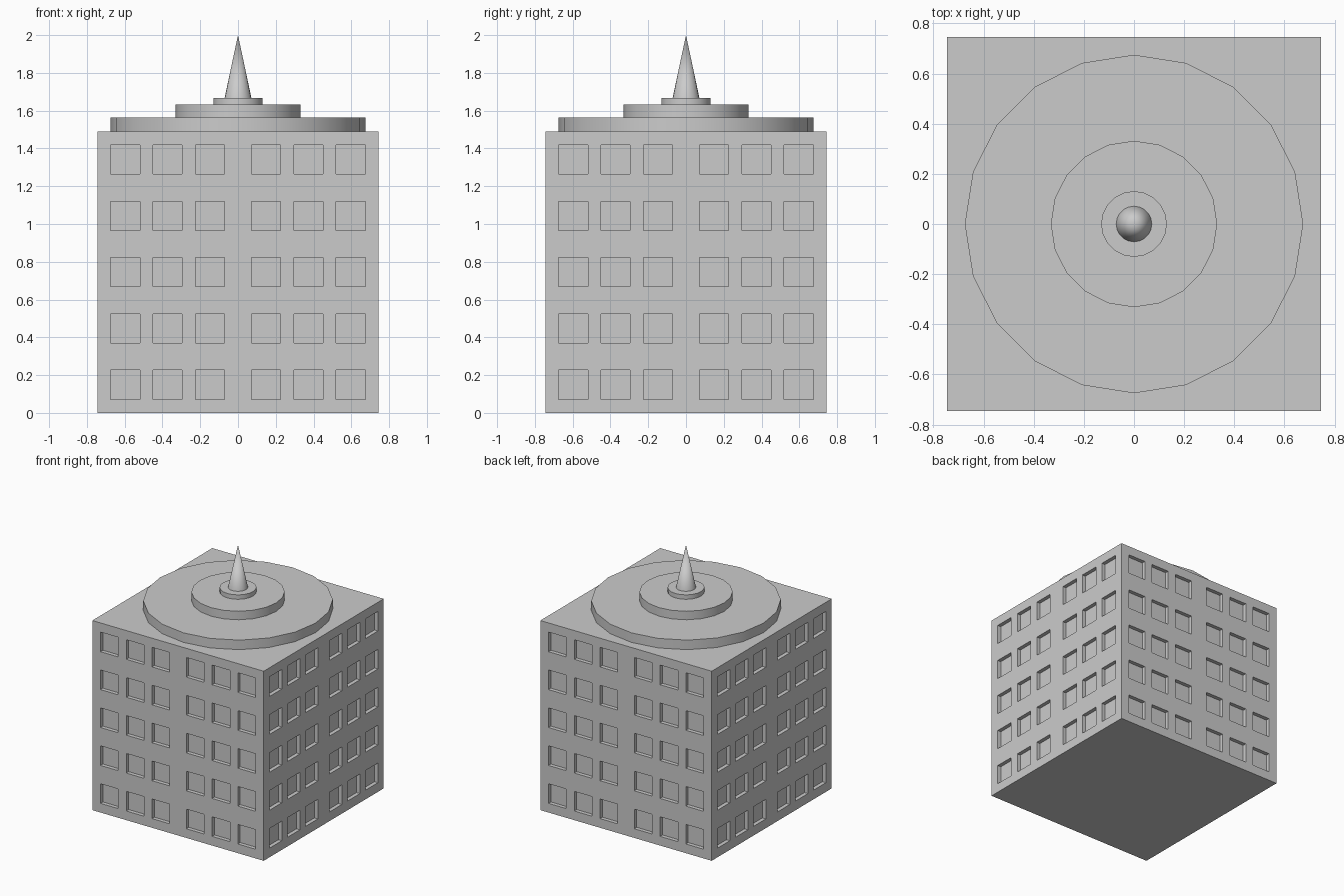
import bpy, bmesh, math
from mathutils import Vector

if "Cube" in bpy.data.objects:
    bpy.data.objects.remove(bpy.data.objects["Cube"])

HALF, HEIGHT = 0.745, 1.49
WIN = 0.077            # half size of a window
DEPTH = 0.03           # window recess
COLS = [s * c for s in (-1, 1) for c in (0.149, 0.373, 0.597)]
ROWS = [0.149 * (1 + 2 * k) for k in range(5)]


def near(value, centres):
    return any(abs(value - c) < 0.01 for c in centres)


# Tower block: box sliced along the window edges, window cells pushed in
bm = bmesh.new()
bmesh.ops.create_cube(bm, size=1)
for v in bm.verts:
    v.co = Vector((v.co.x * 2 * HALF, v.co.y * 2 * HALF, (v.co.z + 0.5) * HEIGHT))
for axis, centres in ((0, COLS), (1, COLS), (2, ROWS)):
    for c in centres:
        for edge in (c - WIN, c + WIN):
            co, no = Vector(), Vector()
            co[axis], no[axis] = edge, 1
            bmesh.ops.bisect_plane(bm, geom=bm.verts[:] + bm.edges[:] + bm.faces[:],
                                   dist=1e-5, plane_co=co, plane_no=no)
bm.normal_update()
windows = []
for f in bm.faces:
    m = f.calc_center_median()
    across = m.x if abs(f.normal.y) > 0.5 else m.y
    if abs(f.normal.z) < 0.5 and near(across, COLS) and near(m.z, ROWS):
        windows.append(f)
bmesh.ops.inset_individual(bm, faces=windows, thickness=0, depth=-DEPTH)
# Roof and base go back to single clean faces
for z in (0, HEIGHT):
    flat = [f for f in bm.faces if all(abs(v.co.z - z) < 1e-4 for v in f.verts)]
    bmesh.ops.dissolve_faces(bm, faces=flat)
mesh = bpy.data.meshes.new("tower_block")
bm.to_mesh(mesh)
bm.free()
bpy.context.collection.objects.link(bpy.data.objects.new("tower_block", mesh))


def round_part(name, r1, r2, z0, z1, sides):
    bpy.ops.mesh.primitive_cone_add(vertices=sides, radius1=r1, radius2=r2,
                                    depth=z1 - z0, location=(0, 0, (z0 + z1) / 2))
    bpy.context.object.name = name
    bpy.ops.object.shade_smooth_by_angle(angle=math.radians(30))


# Stepped round roof and spire
round_part("roof_tier_large", 0.675, 0.675, HEIGHT, 1.565, 20)
round_part("roof_tier_medium", 0.332, 0.332, 1.565, 1.632, 20)
round_part("roof_tier_small", 0.131, 0.131, 1.632, 1.667, 20)
round_part("spire", 0.071, 0, 1.667, 2.0, 20)
